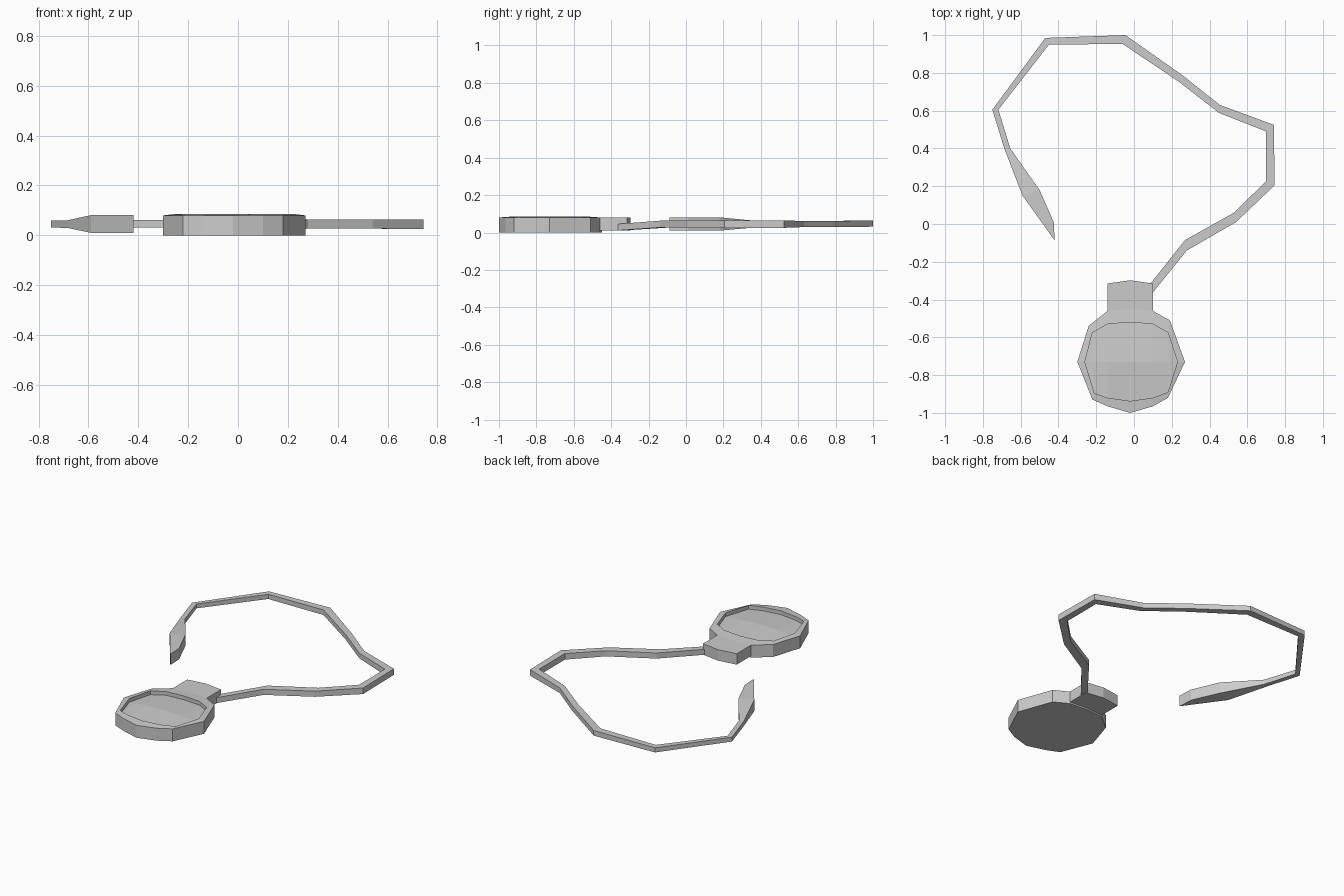
import bpy, bmesh


def finish(name, bm):
    bmesh.ops.recalc_face_normals(bm, faces=bm.faces)
    me = bpy.data.meshes.new(name)
    bm.to_mesh(me)
    bm.free()
    ob = bpy.data.objects.new(name, me)
    bpy.context.collection.objects.link(ob)
    return ob


def ring(bm, pts, z):
    return [bm.verts.new((x, y, z)) for x, y in pts]


def bridge(bm, a, b):
    n = len(a)
    for i in range(n):
        j = (i + 1) % n
        bm.faces.new((a[i], a[j], b[j], b[i]))


# Case outline and inner rim outline, same vertex order (counter-clockwise from right)
outer = [(0.27, -0.73), (0.19, -0.51), (0.10, -0.46), (-0.02, -0.45),
         (-0.14, -0.46), (-0.24, -0.54), (-0.30, -0.73), (-0.22, -0.93),
         (-0.14, -0.965), (-0.02, -1.0), (0.10, -0.965), (0.18, -0.92)]
inner = [(0.23, -0.73), (0.18, -0.575), (0.10, -0.53), (-0.02, -0.52),
         (-0.14, -0.53), (-0.22, -0.575), (-0.26, -0.73), (-0.21, -0.895),
         (-0.14, -0.92), (-0.02, -0.937), (0.10, -0.92), (0.18, -0.89)]

# Round case: base, side wall, sloped rim, recess wall and slightly domed dial
bm = bmesh.new()
base = ring(bm, outer, 0.005)
top = ring(bm, outer, 0.085)
rim = ring(bm, inner, 0.09)
dial = ring(bm, inner, 0.066)
bm.faces.new(base)
bridge(bm, base, top)
bridge(bm, top, rim)
bridge(bm, rim, dial)
mid = [bm.verts.new((x, -0.73, z)) for x, z in
       ((0.18, 0.07), (0.10, 0.077), (-0.02, 0.08), (-0.14, 0.077), (-0.215, 0.07))]
mid = [dial[0]] + mid + [dial[6]]
for i in range(6):
    for a, b in ((dial[i], dial[i + 1]), (dial[-i % 12], dial[11 - i])):
        loop = []
        for v in (a, b, mid[i + 1], mid[i]):
            if v not in loop:
                loop.append(v)
        bm.faces.new(loop)
finish("case", bm)

# Neck on the back of the case
neck = [(0.10, -0.46), (0.10, -0.315), (-0.02, -0.298), (-0.14, -0.315),
        (-0.14, -0.46), (-0.02, -0.45)]
bm = bmesh.new()
lo, hi = ring(bm, neck, 0.015), ring(bm, neck, 0.085)
bm.faces.new(lo)
bm.faces.new(hi)
bridge(bm, lo, hi)
finish("neck", bm)

# Cord and its flared end: outer x, y, inner x, y, bottom z, top z
stations = [
    (0.09, -0.375, 0.06, -0.35, 0.015, 0.05),
    (0.28, -0.14, 0.27, -0.085, 0.032, 0.068),
    (0.54, 0.01, 0.53, 0.06, 0.032, 0.068),
    (0.745, 0.205, 0.70, 0.228, 0.030, 0.069),
    (0.74, 0.525, 0.70, 0.49, 0.030, 0.069),
    (0.455, 0.63, 0.45, 0.588, 0.034, 0.067),
    (0.26, 0.785, 0.235, 0.755, 0.034, 0.067),
    (-0.045, 1.0, -0.06, 0.953, 0.036, 0.069),
    (-0.47, 0.985, -0.45, 0.95, 0.036, 0.066),
    (-0.75, 0.605, -0.718, 0.605, 0.036, 0.064),
    (-0.685, 0.395, -0.655, 0.40, 0.035, 0.065),
    (-0.59, 0.15, -0.50, 0.18, 0.015, 0.086),
    (-0.42, -0.087, -0.425, 0.01, 0.015, 0.086),
]


def loft(name, rows):
    bm = bmesh.new()
    loops = [[bm.verts.new(p) for p in
              ((ax, ay, z0), (bx, by, z0), (bx, by, z1), (ax, ay, z1))]
             for ax, ay, bx, by, z0, z1 in rows]
    for a, b in zip(loops, loops[1:]):
        bridge(bm, a, b)
    bm.faces.new(loops[0])
    bm.faces.new(loops[-1])
    finish(name, bm)


loft("cord", stations[:11])
loft("cord_end", stations[10:])

# Rest the lowest faces exactly on the ground
for ob in bpy.context.collection.objects:
    ob.location.z = -0.005
